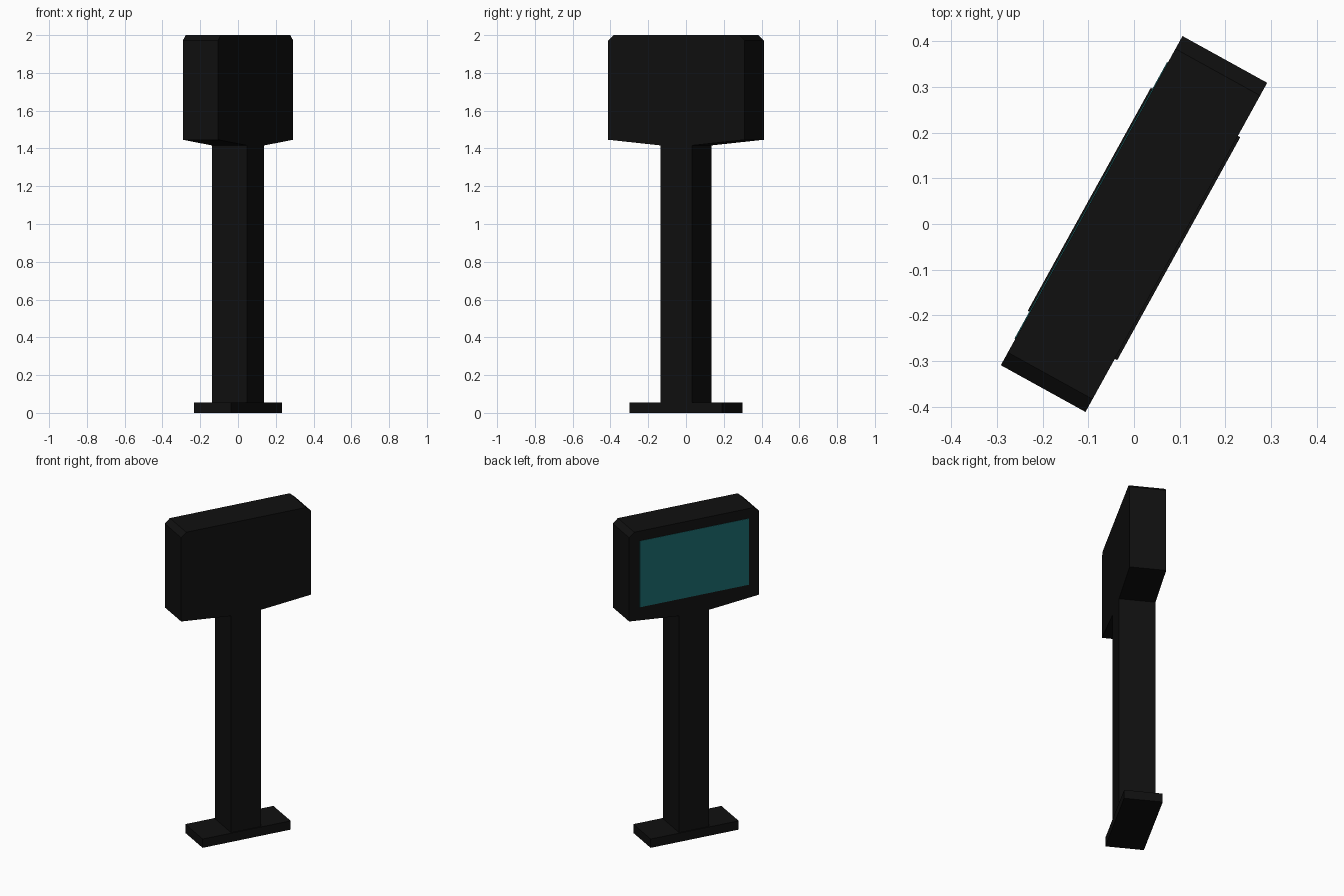
import bpy, bmesh, math

if "Cube" in bpy.data.objects:
    bpy.data.objects.remove(bpy.data.objects["Cube"])

TURN = math.radians(61.1)


def material(name, color):
    m = bpy.data.materials.new(name)
    m.diffuse_color = color
    m.use_nodes = True
    m.node_tree.nodes["Principled BSDF"].inputs["Base Color"].default_value = m.diffuse_color
    return m


def extrude_profile(name, profile, y0, y1, mat):
    """Extrude an x-z outline from y0 to y1, then turn the part to its heading."""
    bm = bmesh.new()
    face = bm.faces.new([bm.verts.new((x, y0, z)) for x, z in profile])
    new = bmesh.ops.extrude_face_region(bm, geom=[face])["geom"]
    bmesh.ops.translate(bm, vec=(0, y1 - y0, 0),
                        verts=[v for v in new if isinstance(v, bmesh.types.BMVert)])
    bmesh.ops.recalc_face_normals(bm, faces=bm.faces)
    me = bpy.data.meshes.new(name)
    bm.to_mesh(me)
    bm.free()
    me.materials.append(mat)
    ob = bpy.data.objects.new(name, me)
    ob.rotation_euler.z = TURN
    bpy.context.collection.objects.link(ob)
    return ob


def box(name, half_x, y0, y1, z0, z1, mat):
    outline = [(-half_x, z0), (half_x, z0), (half_x, z1), (-half_x, z1)]
    return extrude_profile(name, outline, y0, y1, mat)


black = material("black_casing", (0.005, 0.005, 0.005, 1))
teal = material("teal_screen", (0.01, 0.13, 0.14, 1))

# Foot plate and post
box("base_plate", 0.279, -0.112, 0.112, 0, 0.055, black)
box("post", 0.095, -0.106, 0.106, 0.055, 1.416, black)

# Display housing: clipped top corners, underside tapering down to the post
right = [(0.095, 1.416), (0.412, 1.446), (0.412, 1.972), (0.38, 2.0)]
left = [(-x, z) for x, z in reversed(right)]
extrude_profile("display_housing", right + left, -0.106, 0.106, black)

# Screen panel on the back-left face
box("screen", 0.346, 0.10, 0.108, 1.522, 1.938, teal)
